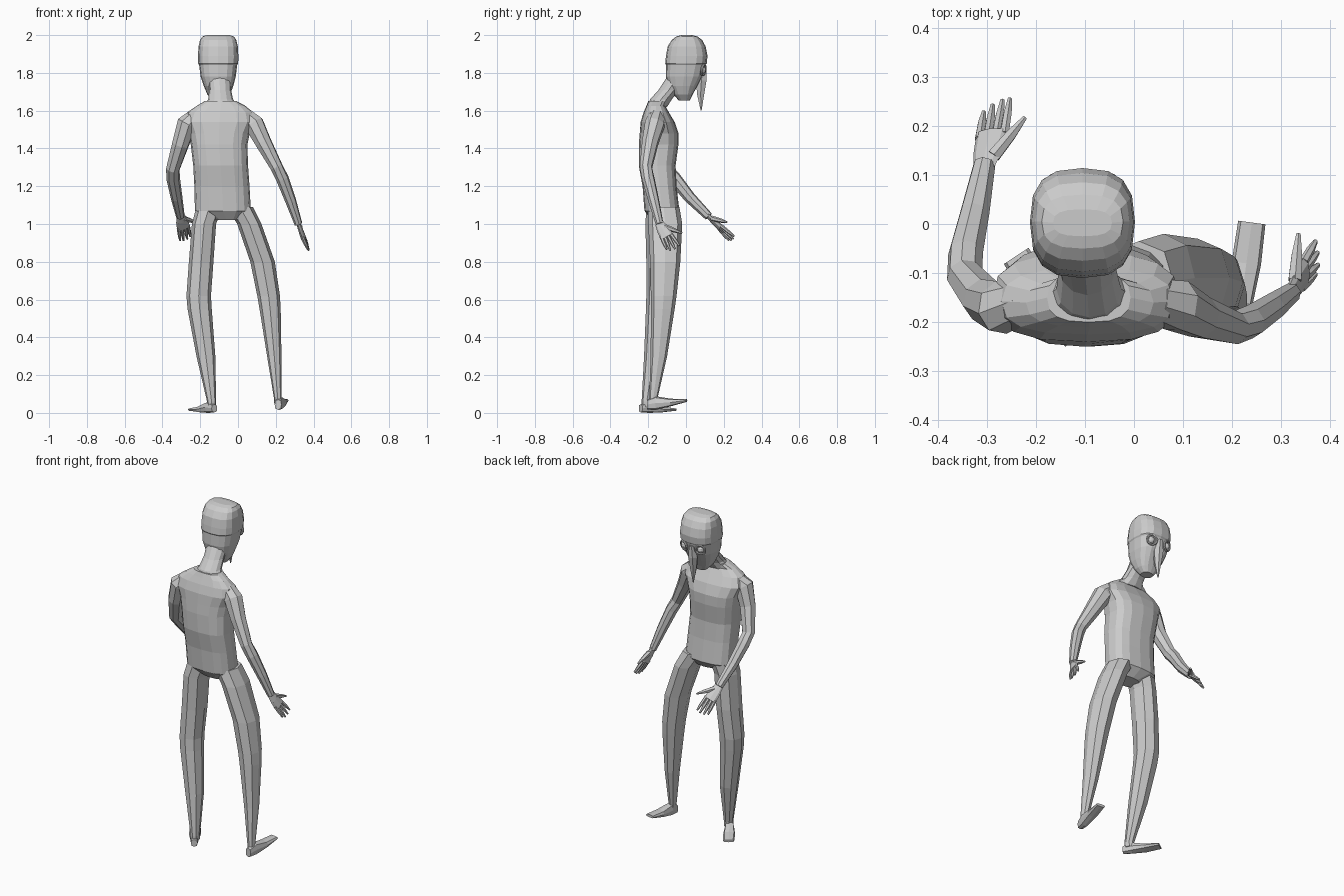
import bpy, bmesh, math
from mathutils import Vector as V


def loft(name, rings, n=8, p=2.0):
    """Skin a closed tube through rings (centre, half-width vector, half-depth vector)."""
    bm = bmesh.new()
    rows = []
    for c, u, v in rings:
        row = []
        for i in range(n):
            a = 2 * math.pi * i / n
            ca, sa = math.cos(a), math.sin(a)
            x = math.copysign(abs(ca) ** (2 / p), ca)
            y = math.copysign(abs(sa) ** (2 / p), sa)
            row.append(bm.verts.new(V(c) + V(u) * x + V(v) * y))
        rows.append(row)
    for a, b in zip(rows, rows[1:]):
        for i in range(n):
            j = (i + 1) % n
            bm.faces.new((a[i], a[j], b[j], b[i]))
    bm.faces.new(rows[0][::-1])
    bm.faces.new(rows[-1])
    bmesh.ops.recalc_face_normals(bm, faces=bm.faces)
    me = bpy.data.meshes.new(name)
    bm.to_mesh(me)
    bm.free()
    ob = bpy.data.objects.new(name, me)
    bpy.context.collection.objects.link(ob)
    return ob


def stack(name, rows, n=8, p=2.0):
    """Horizontal sections given as (z, x centre, x half, y back, y front)."""
    return loft(name, [((cx, (y0 + y1) / 2, z), (hx, 0, 0), (0, (y1 - y0) / 2, 0))
                       for z, cx, hx, y0, y1 in rows], n, p)


def limb(name, pts, radii, n=8, side=(1, 0.2, 0), flat=1.0):
    """Tube along a path; side fixes the width direction, flat squashes the depth."""
    pts = [V(q) for q in pts]
    rings = []
    for i, q in enumerate(pts):
        d = (pts[min(i + 1, len(pts) - 1)] - pts[max(i - 1, 0)]).normalized()
        u = V(side)
        u = (u - d * u.dot(d)).normalized()
        rings.append((q, u * radii[i], d.cross(u) * radii[i] * flat))
    return loft(name, rings, n)


# torso
stack("torso", [
    (1.02, -.06, .07, -.18, -.08), (1.07, -.08, .148, -.22, -.035),
    (1.2, -.085, .146, -.23, -.05), (1.31, -.092, .145, -.25, -.055),
    (1.42, -.1, .15, -.25, -.04), (1.48, -.1, .162, -.245, -.04),
    (1.54, -.098, .19, -.24, -.06), (1.59, -.095, .175, -.225, -.09),
    (1.625, -.09, .13, -.21, -.11), (1.65, -.092, .085, -.2, -.1)], 16, 2.7)

# neck
stack("neck", [(1.62, -.09, .095, -.205, -.1), (1.66, -.092, .066, -.19, -.075),
               (1.71, -.095, .058, -.145, -.035), (1.78, -.1, .062, -.1, .01)], 12)

# head with the skull cap ridge
stack("head", [
    (1.655, -.1, .035, -.04, .02), (1.685, -.102, .06, -.065, .035),
    (1.73, -.103, .078, -.095, .06), (1.78, -.105, .093, -.107, .088),
    (1.843, -.105, .101, -.106, .104), (1.85, -.105, .106, -.11, .11),
    (1.89, -.105, .107, -.106, .114), (1.94, -.105, .104, -.097, .104),
    (1.975, -.105, .096, -.075, .085), (1.993, -.105, .083, -.05, .06),
    (2.0, -.105, .06, -.025, .03)], 16, 2.7)

# long pointed nose
stack("nose", [(1.83, -.105, .016, .07, .112), (1.76, -.105, .028, .05, .113),
               (1.69, -.105, .019, .055, .1), (1.602, -.105, .003, .077, .083)], 6)

# eyes: ring and ball
for s, tag in ((-1, "left"), (1, "right")):
    loc = (-.105 + s * .054, .092, 1.815)
    bpy.ops.mesh.primitive_torus_add(location=loc, major_segments=14, minor_segments=6,
                                     major_radius=.028, minor_radius=.006,
                                     rotation=(math.radians(80), 0, -s * .35))
    bpy.context.object.name = tag + "_eye_ring"
    bpy.ops.mesh.primitive_uv_sphere_add(location=(loc[0], .085, loc[2]), segments=10,
                                         ring_count=6, radius=.02)
    bpy.context.object.name = tag + "_eyeball"

# legs
stack("left_leg", [
    (1.08, -.155, .068, -.21, -.05), (1.0, -.18, .064, -.215, -.06),
    (.8, -.195, .065, -.21, -.06), (.62, -.208, .065, -.21, -.075),
    (.55, -.203, .064, -.212, -.085), (.3, -.17, .05, -.222, -.12),
    (.06, -.14, .024, -.235, -.18), (.03, -.14, .022, -.235, -.18)], 8, 2.3)
stack("right_leg", [
    (1.09, .01, .07, -.2, -.035), (1.0, .06, .064, -.2, -.02),
    (.8, .13, .065, -.19, -.03), (.62, .162, .06, -.186, -.05),
    (.55, .17, .056, -.186, -.06), (.3, .192, .038, -.187, -.1),
    (.08, .21, .02, -.195, -.15), (.05, .212, .02, -.195, -.15)], 8, 2.3)


# feet: heel to toe
def foot(name, heel, toe, rows):
    a, b = V(heel + (0,)), V(toe + (0,))
    d = (b - a).normalized()
    w = V((d.y, -d.x, 0))
    loft(name, [(a.lerp(b, t) + V((0, 0, (z0 + z1) / 2)), w * h, (0, 0, (z1 - z0) / 2))
                for t, h, z0, z1 in rows], 8, 3)


foot("left_foot", (-.125, -.24), (-.24, -.065),
     [(0, .018, .003, .045), (.25, .025, 0, .06), (.6, .033, .002, .035), (1, .03, .01, .025)])
foot("right_foot", (.212, -.205), (.24, .003),
     [(0, .018, .017, .07), (.22, .024, .016, .088), (.6, .03, .035, .075), (1, .028, .058, .074)])

# arms
limb("left_arm", [(-.22, -.155, 1.57), (-.27, -.17, 1.53), (-.305, -.155, 1.42),
                  (-.345, -.105, 1.29), (-.343, -.06, 1.24), (-.325, .02, 1.14),
                  (-.305, .12, 1.04)], [.045, .055, .046, .037, .036, .031, .023])
limb("right_arm", [(.04, -.155, 1.57), (.085, -.165, 1.53), (.135, -.19, 1.43),
                   (.205, -.212, 1.3), (.235, -.2, 1.24), (.28, -.17, 1.12),
                   (.32, -.14, 1.0)], [.045, .055, .045, .034, .034, .029, .021])


# hands: flat palm, four fingers and a thumb
def hand(side, wrist, knuckle, across, tips, thumb):
    wrist, knuckle, across = V(wrist), V(knuckle), V(across).normalized()
    limb(side + "_palm", [wrist, wrist.lerp(knuckle, .45), knuckle], [.023, .032, .036],
         side=across, flat=.4)
    for i, tip in enumerate(tips):
        base = knuckle + across * (.027 - .018 * i) - (knuckle - wrist) * .1
        tip = V(tip)
        limb(f"{side}_finger_{i + 1}", [base, base.lerp(tip, .6), tip],
             [.01, .009, .005], 6, across)
    base, tip = wrist.lerp(knuckle, .3) + across * .015, V(thumb)
    limb(side + "_thumb", [base, base.lerp(tip, .55), tip], [.015, .012, .005], 6, across)


hand("left", (-.305, .115, 1.045), (-.288, .185, .978), (1, .2, .3),
     [(-.253, .255, .935), (-.268, .252, .92), (-.288, .242, .912), (-.306, .228, .912)],
     (-.222, .217, 1.01))
hand("right", (.318, -.142, 1.005), (.345, -.1, .93), (.1, 1, .25),
     [(.37, -.035, .885), (.374, -.058, .868), (.375, -.083, .86), (.37, -.102, .865)],
     (.335, -.02, .952))
